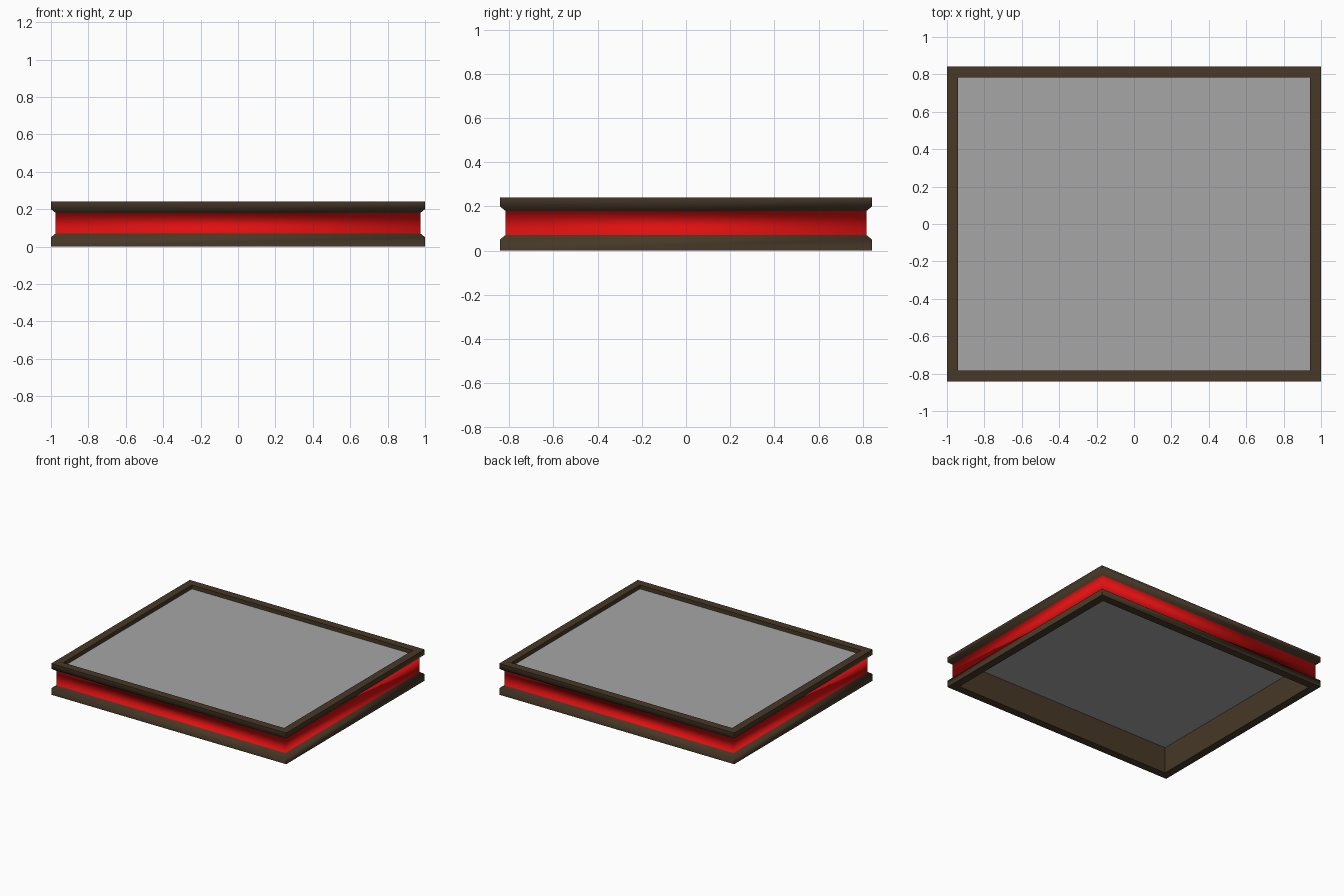
import bpy, bmesh, math

if "Cube" in bpy.data.objects:
    bpy.data.objects.remove(bpy.data.objects["Cube"])

HX, HY = 1.0, 0.842      # outer half sizes
RIM = 0.06               # frame width


def material(name, rgb):
    m = bpy.data.materials.new(name)
    m.diffuse_color = (*rgb, 1)
    m.use_nodes = True
    m.node_tree.nodes["Principled BSDF"].inputs["Base Color"].default_value = m.diffuse_color
    return m


brown = material("dark brown", (0.062, 0.040, 0.020))
red = material("bright red", (0.74, 0.005, 0.005))
grey = material("grey", (0.38, 0.38, 0.38))


def finish(bm, name, mats):
    bmesh.ops.recalc_face_normals(bm, faces=bm.faces)
    me = bpy.data.meshes.new(name)
    bm.to_mesh(me)
    bm.free()
    ob = bpy.data.objects.new(name, me)
    bpy.context.collection.objects.link(ob)
    for m in mats:
        me.materials.append(m)
    return ob


def ring(bm, inset, z):
    x, y = HX - inset, HY - inset
    return [bm.verts.new((sx * x, sy * y, z))
            for sx, sy in ((-1, -1), (1, -1), (1, 1), (-1, 1))]


# Frame: moulding profile (inset, height) swept round the rectangle
profile = [(0, 0), (0, 0.05), (0.025, 0.07), (0.025, 0.18),
           (0, 0.20), (0, 0.24), (RIM, 0.24), (RIM, 0)]
RED_BAND = 2             # profile segment that carries the red band
bm = bmesh.new()
rings = [ring(bm, i, z) for i, z in profile]
for k, a in enumerate(rings):
    b = rings[(k + 1) % len(rings)]
    for i in range(4):
        j = (i + 1) % 4
        f = bm.faces.new((a[i], a[j], b[j], b[i]))
        f.material_index = 1 if k == RED_BAND else 0
frame = finish(bm, "moulded_frame", [brown, red])
bpy.context.view_layer.objects.active = frame
frame.select_set(True)
bpy.ops.object.shade_smooth_by_angle(angle=math.radians(60))

# Recessed top panel, a thin plate inside the frame
bm = bmesh.new()
low, high = ring(bm, RIM, 0.203), ring(bm, RIM, 0.21)
bm.faces.new(low[::-1])
bm.faces.new(high)
for i in range(4):
    j = (i + 1) % 4
    bm.faces.new((low[i], low[j], high[j], high[i]))
finish(bm, "top_panel", [grey])
